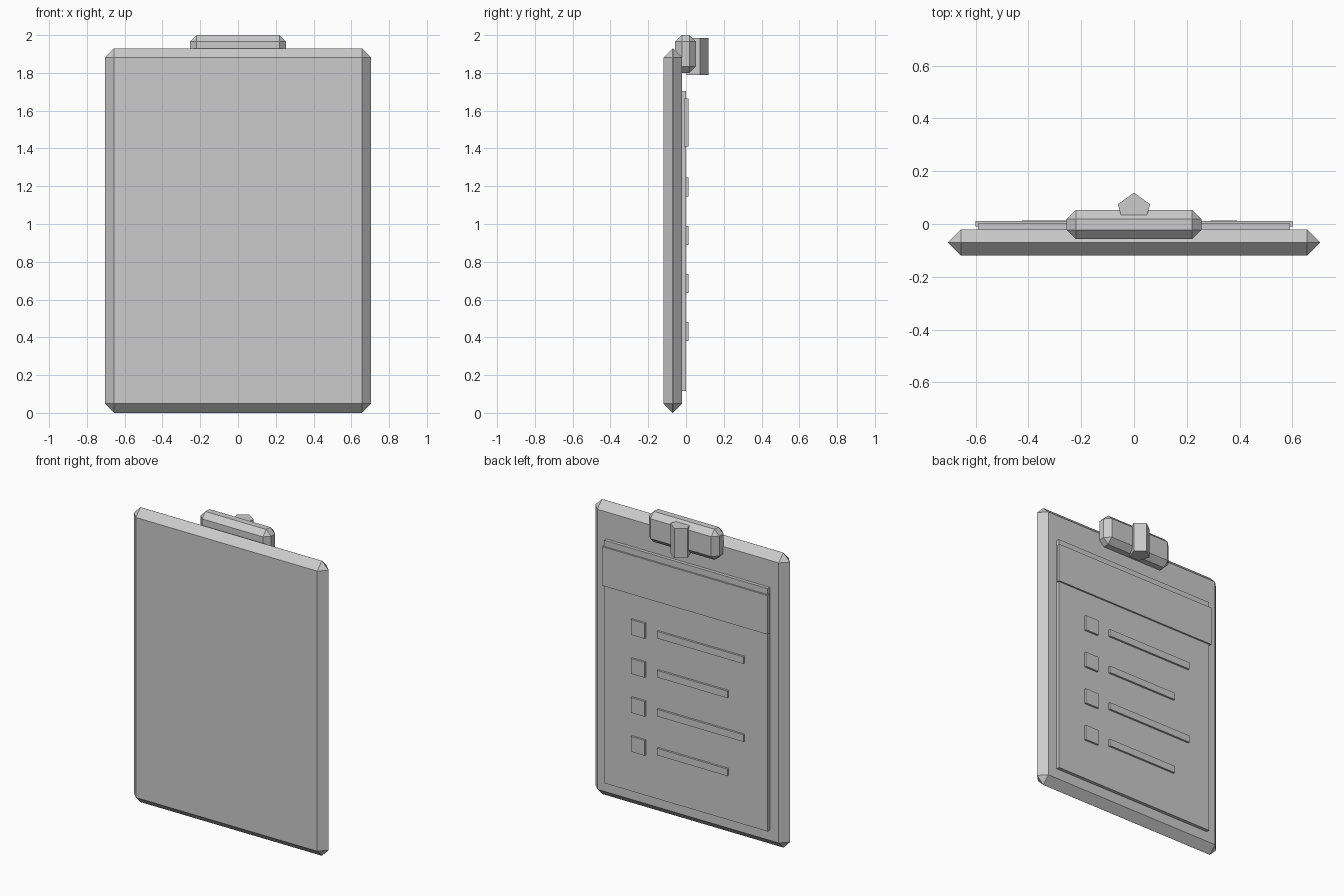
import bpy
import math

cube = bpy.data.objects.get("Cube")
if cube:
    bpy.data.objects.remove(cube, do_unlink=True)

grey = bpy.data.materials.new("plain_grey")
grey.use_nodes = True
COLOUR = (0.6, 0.6, 0.6, 1)
grey.diffuse_color = COLOUR
grey.node_tree.nodes["Principled BSDF"].inputs["Base Color"].default_value = COLOUR


def box(name, x, y, z, chamfer=0):
    """Box from (min, max) ranges, with an optional single chamfer."""
    spans = (x, y, z)
    bpy.ops.mesh.primitive_cube_add(size=1, location=[(a + b) / 2 for a, b in spans])
    ob = bpy.context.object
    ob.name = name
    ob.scale = [b - a for a, b in spans]
    bpy.ops.object.transform_apply(location=False, rotation=False, scale=True)
    ob.data.materials.append(grey)
    if chamfer:
        mod = ob.modifiers.new("chamfer", 'BEVEL')
        mod.width = chamfer
        mod.segments = 1
        mod.limit_method = 'NONE'
    return ob


# Backing board with edges chamfered to a ridge
box("board", (-0.705, 0.705), (-0.119, -0.021), (0, 1.93), 0.0485)

# Sheet of paper and its header band
PAPER_Y = 0.001
box("paper", (-0.592, 0.592), (-0.022, PAPER_Y), (0.115, 1.705))
box("header_band", (-0.6, 0.6), (-0.01, 0.012), (1.41, 1.665))

# Checklist rows, alternating long and short lines
for i in range(4):
    z = 1.195 - 0.255 * i
    end = -0.425 if i % 2 == 0 else -0.31
    box(f"checkbox_{i + 1}", (0.29, 0.39), (-0.005, 0.014), (z - 0.05, z + 0.05))
    box(f"text_line_{i + 1}", (end, 0.2), (-0.005, 0.014), (z - 0.023, z + 0.023))

# Clip body and five-sided clip lever
box("clip", (-0.255, 0.255), (-0.057, 0.054), (1.8, 2.0), 0.035)
bpy.ops.mesh.primitive_cylinder_add(vertices=5, radius=0.065, depth=0.195,
                                    location=(0, 0.054, 1.8875))
lever = bpy.context.object
lever.name = "clip_lever"
lever.data.materials.append(grey)
# Turn one edge of the prism to face straight back
tip = lever.data.vertices[0].co
lever.rotation_euler.z = math.pi / 2 - math.atan2(tip.y, tip.x)
